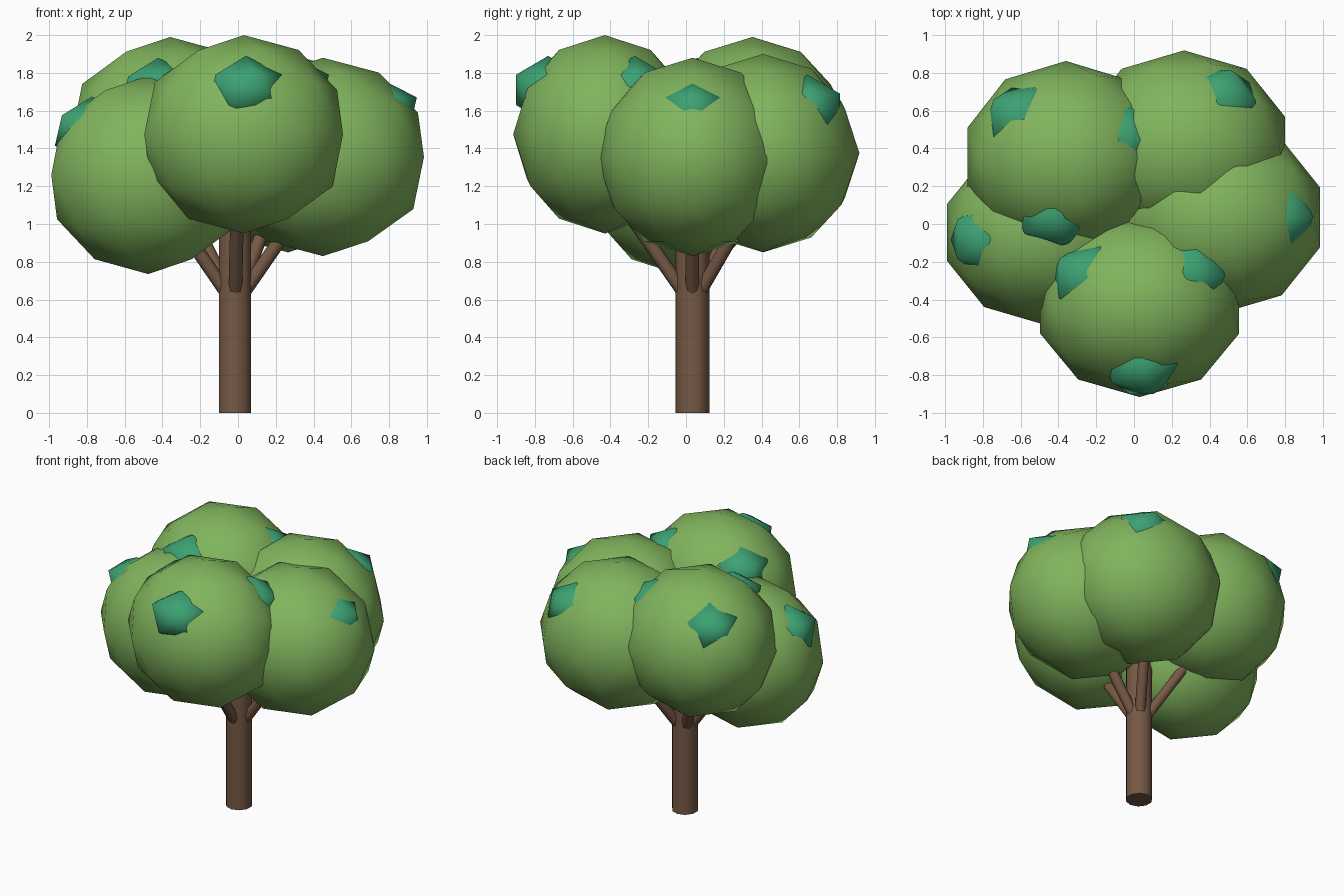
import bpy
from math import cos, sin, radians
from mathutils import Vector

if "Cube" in bpy.data.objects:
    bpy.data.objects.remove(bpy.data.objects["Cube"])


def material(name, rgb):
    m = bpy.data.materials.new(name)
    m.diffuse_color = (*rgb, 1)
    m.use_nodes = True
    m.node_tree.nodes["Principled BSDF"].inputs["Base Color"].default_value = m.diffuse_color
    return m


LEAF = material("leaf_green", (0.22, 0.46, 0.11))
TUFT = material("tuft_teal", (0.045, 0.36, 0.17))
BARK = material("bark_brown", (0.18, 0.10, 0.06))


def finish(name, mat):
    ob = bpy.context.object
    ob.name = name
    ob.data.materials.append(mat)
    return ob


def blob(name, loc, radii, level, mat):
    bpy.ops.mesh.primitive_ico_sphere_add(subdivisions=level, radius=1, location=loc)
    ob = finish(name, mat)
    ob.scale = radii
    bpy.ops.object.shade_smooth()


def rod(name, a, b, radius, sides):
    a, b = Vector(a), Vector(b)
    d = b - a
    bpy.ops.mesh.primitive_cylinder_add(vertices=sides, radius=radius, depth=d.length,
                                        location=(a + b) / 2)
    ob = finish(name, BARK)
    ob.rotation_euler = d.to_track_quat('Z', 'Y').to_euler()
    bpy.ops.object.shade_smooth_by_angle(angle=radians(50))


# Trunk
TX, TY = -0.016, 0.034
rod("trunk", (TX, TY, 0), (TX, TY, 1.1), 0.09, 10)

# Crowns: name, centre, radii, direction of first tuft, branch direction
crowns = [
    ("front", (0.03, -0.43, 1.475), (0.553, 0.485, 0.525), -88, -88),
    ("right", (0.45, 0.035, 1.355), (0.562, 0.51, 0.525), 0, 0),
    ("back_right", (0.265, 0.408, 1.375), (0.562, 0.51, 0.525), 52, 57),
    ("back_left", (-0.36, 0.352, 1.465), (0.547, 0.51, 0.525), 138, 135),
    ("left", (-0.475, -0.045, 1.26), (0.54, 0.487, 0.525), 187, 188),
]
for name, c, radii, tuft_dir, branch_dir in crowns:
    blob("crown_" + name, c, radii, 2, LEAF)
    # Three leaf tufts poking out of each crown
    for k in range(3):
        a = radians(tuft_dir + 120 * k)
        loc = (c[0] + 0.30 * cos(a), c[1] + 0.30 * sin(a), c[2] + 0.235)
        blob(f"tuft_{name}_{k + 1}", loc, (0.22, 0.20, 0.18), 1, TUFT)
    # Branch from the trunk up into the crown
    a = radians(branch_dir)
    rod("branch_" + name, (TX, TY, 0.57),
        (TX + 0.38 * cos(a), TY + 0.38 * sin(a), 1.12), 0.036, 8)
